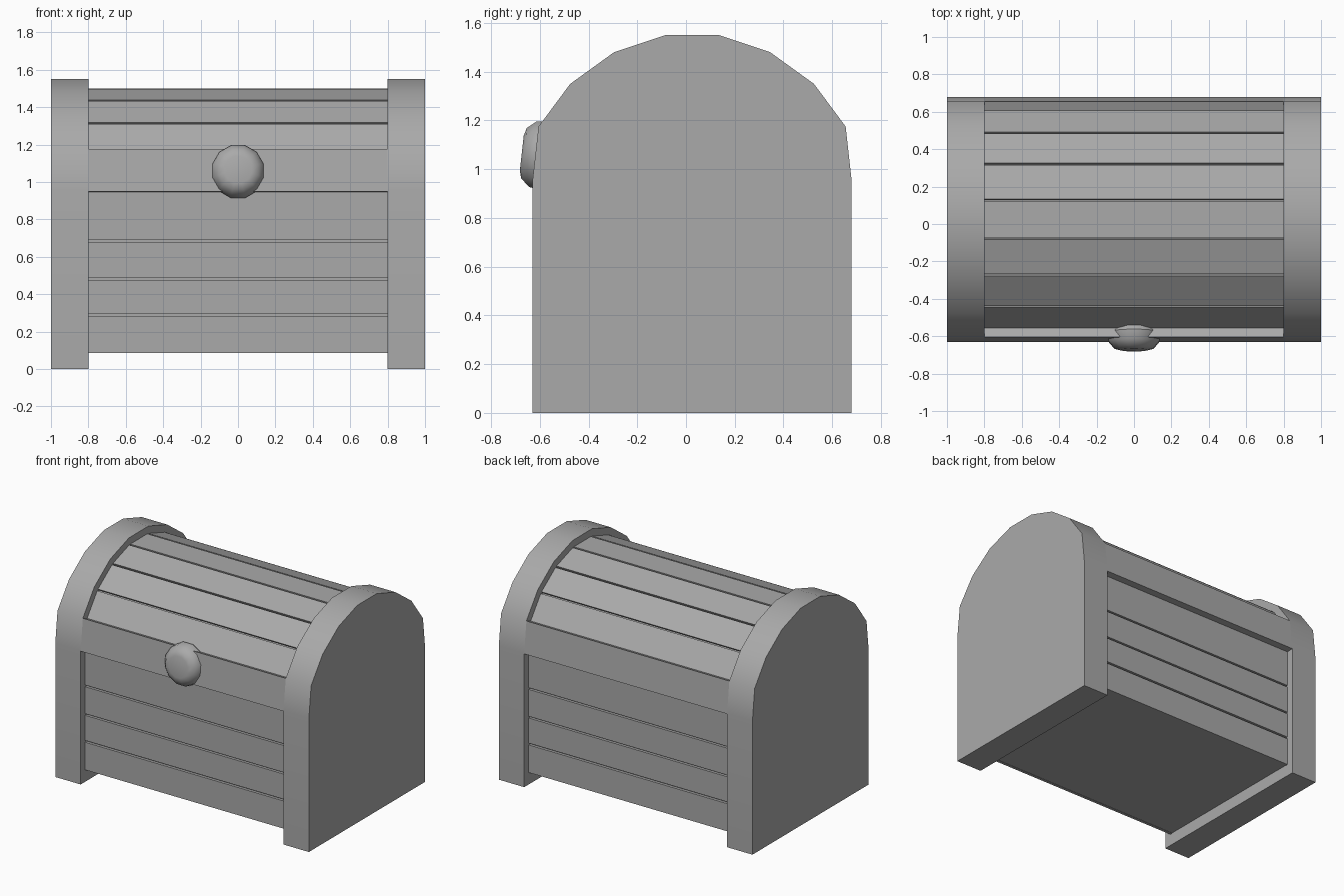
import bpy, bmesh, math
from mathutils import Vector, Matrix

if "Cube" in bpy.data.objects:
    bpy.data.objects.remove(bpy.data.objects["Cube"])

wood = bpy.data.materials.new("grey")
wood.diffuse_color = (0.40, 0.40, 0.40, 1)
wood.use_nodes = True
wood.node_tree.nodes["Principled BSDF"].inputs["Base Color"].default_value = wood.diffuse_color

CY = 0.025          # depth centre of the chest
HALF = [(0.11, 1.55), (0.32, 1.48), (0.50, 1.35), (0.63, 1.175), (0.655, 0.95)]
# arch from the front base, over the top, to the back base
ARCH = ([(CY - 0.655, 0.0)] + [(CY - y, z) for y, z in reversed(HALF)]
        + [(CY + y, z) for y, z in HALF] + [(CY + 0.655, 0.0)])


def finish(name, bm, smooth=False):
    bmesh.ops.recalc_face_normals(bm, faces=bm.faces)
    me = bpy.data.meshes.new(name)
    bm.to_mesh(me)
    bm.free()
    me.materials.append(wood)
    ob = bpy.data.objects.new(name, me)
    bpy.context.collection.objects.link(ob)
    if smooth:
        bpy.ops.object.select_all(action='DESELECT')
        ob.select_set(True)
        bpy.context.view_layer.objects.active = ob
        bpy.ops.object.shade_smooth_by_angle(angle=math.radians(36))
    return ob


def prism(bm, profile, x0, x1):
    """Extrude a (y, z) outline along x."""
    a = [bm.verts.new((x0, y, z)) for y, z in profile]
    b = [bm.verts.new((x1, y, z)) for y, z in profile]
    bm.faces.new(a)
    bm.faces.new(b)
    n = len(a)
    for i in range(n):
        j = (i + 1) % n
        bm.faces.new((a[i], a[j], b[j], b[i]))


def inset(path, d):
    """Offset the open arch inwards by d."""
    pts = [Vector(p) for p in path]
    out = []
    for i, p in enumerate(pts):
        dirs = []
        if i > 0:
            dirs.append((p - pts[i - 1]).normalized())
        if i < len(pts) - 1:
            dirs.append((pts[i + 1] - p).normalized())
        ns = [Vector((t.y, -t.x)) for t in dirs]
        m = sum(ns, Vector((0, 0))).normalized()
        out.append(p + m * d / m.dot(ns[0]))
    return out


# end walls
for side, name in ((-1, "left_end_wall"), (1, "right_end_wall")):
    bm = bmesh.new()
    prism(bm, ARCH, side * 0.8, side * 1.0)
    finish(name, bm, True)

skin, deep = inset(ARCH, 0.05), inset(ARCH, 0.07)

# inner core seen at the bottom of the grooves
core = [tuple(p) for p in deep]
core[0] = (core[0][0], 0.087)
core[-1] = (core[-1][0], 0.087)
bm = bmesh.new()
prism(bm, core, -0.8, 0.8)
finish("chest_core", bm)

# rim bands along front and back
for name, i in (("front_band", 1), ("back_band", len(ARCH) - 3)):
    bm = bmesh.new()
    prism(bm, [ARCH[i], ARCH[i + 1], deep[i + 1], deep[i]], -0.8, 0.8)
    finish(name, bm)

# lid planks with narrow gaps
GAP = 0.006
bm = bmesh.new()
for i in range(2, len(ARCH) - 4 + 1):
    if i >= len(ARCH) - 3:
        break
    a, b, c, d = skin[i], skin[i + 1], deep[i + 1], deep[i]
    t = (b - a).normalized() * GAP
    ta = t if i > 2 else t * 0
    tb = t if i < len(ARCH) - 4 else t * 0
    prism(bm, [a + ta, b - tb, c - tb, d + ta], -0.8, 0.8)
finish("lid_planks", bm)

# front and back wall planks
ROWS = [(0.085, 0.282), (0.295, 0.474), (0.486, 0.678), (0.69, 0.95)]
for name, s in (("front_planks", -1), ("back_planks", 1)):
    bm = bmesh.new()
    for z0, z1 in ROWS:
        yo, yi = CY + s * 0.605, CY + s * 0.585
        prism(bm, [(yo, z0), (yo, z1), (yi, z1), (yi, z0)], -0.8, 0.8)
    finish(name, bm)

# round knob on the front band, tilted with it
PROFILE = [(0.056, 0.075), (0.047, 0.108), (0.01, 0.14), (-0.04, 0.147), (-0.08, 0.12)]
SIDES = 12
bm = bmesh.new()
rings = []
for d, r in PROFILE:
    ring = []
    for k in range(SIDES):
        a = 2 * math.pi * (k + 0.5) / SIDES
        ring.append(bm.verts.new((r * math.cos(a), -d, r * math.sin(a))))
    rings.append(ring)
for r0, r1 in zip(rings, rings[1:]):
    for k in range(SIDES):
        j = (k + 1) % SIDES
        bm.faces.new((r0[k], r0[j], r1[j], r1[k]))
bm.faces.new(rings[0])
bm.faces.new(rings[-1])
tilt = math.atan2(0.025, 0.225)
bm.transform(Matrix.Translation((0, -0.618, 1.06)) @ Matrix.Rotation(-tilt, 4, 'X'))
finish("knob", bm, True)
